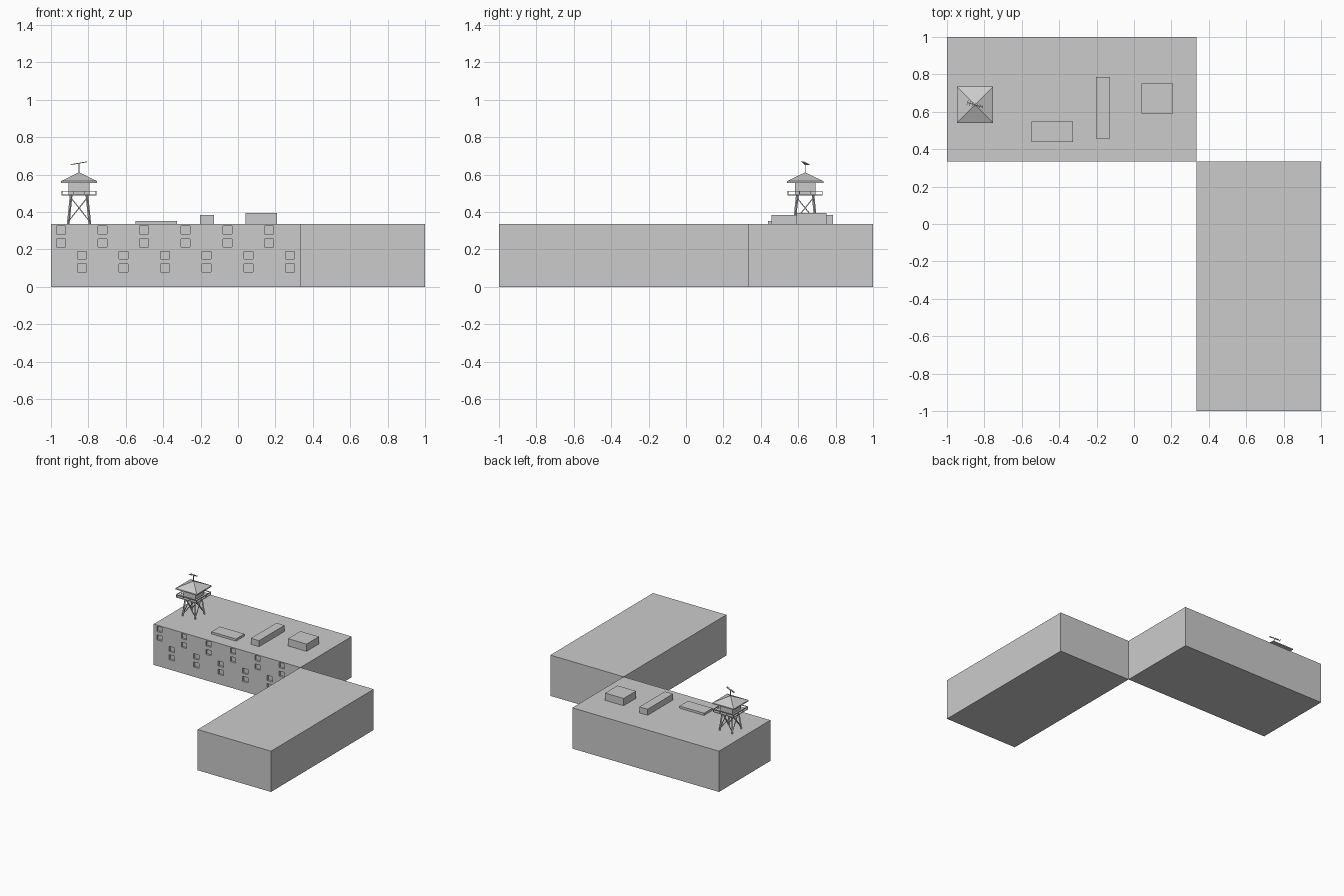
import bpy, bmesh, math
from mathutils import Vector, Matrix

if "Cube" in bpy.data.objects:
    bpy.data.objects.remove(bpy.data.objects["Cube"])

H = 0.335            # building height
TX, TY = -0.85, 0.637  # tower centre


def finish(name, bm):
    bmesh.ops.recalc_face_normals(bm, faces=bm.faces)
    me = bpy.data.meshes.new(name)
    bm.to_mesh(me)
    bm.free()
    ob = bpy.data.objects.new(name, me)
    bpy.context.collection.objects.link(ob)
    return ob


def add_box(bm, lo, hi):
    lo, hi = Vector(lo), Vector(hi)
    m = Matrix.Translation((lo + hi) / 2) @ Matrix.Diagonal((*(hi - lo), 1))
    bmesh.ops.create_cube(bm, size=1, matrix=m)


def add_beam(bm, a, b, t):
    a, b = Vector(a), Vector(b)
    d = b - a
    m = (Matrix.Translation((a + b) / 2) @ d.to_track_quat('Z', 'Y').to_matrix().to_4x4()
         @ Matrix.Diagonal((t, t, d.length, 1)))
    bmesh.ops.create_cube(bm, size=1, matrix=m)


def box(name, lo, hi):
    bm = bmesh.new()
    add_box(bm, lo, hi)
    return finish(name, bm)


def corners(r, z):
    return [Vector((TX + sx * r, TY + sy * r, z)) for sx, sy in ((-1, -1), (1, -1), (1, 1), (-1, 1))]


# two building wings meeting at a corner
wing = box("window_wing", (-1, 1 / 3, 0), (1 / 3, 1, H))
box("plain_wing", (1 / 3, -1, 0), (1, 1 / 3, H))

# recessed windows: staggered pairs on the front wall
bm = bmesh.new()
for x0, rows in ((-0.947, (0.304, 0.234)), (-0.835, (0.169, 0.101))):
    for i in range(6):
        for z in rows:
            x = x0 + i * 0.2225
            add_box(bm, (x - 0.024, 0.30, z - 0.021), (x + 0.024, 1 / 3 + 0.016, z + 0.021))
cutter = finish("window_cutter", bm)
cutter.hide_render = True
cutter.hide_set(True)
mod = wing.modifiers.new("windows", 'BOOLEAN')
mod.operation = 'DIFFERENCE'
mod.solver = 'EXACT'
mod.object = cutter

# rooftop units
box("roof_hatch", (-0.548, 0.438, H), (-0.325, 0.548, 0.353))
box("roof_duct", (-0.202, 0.457, H), (-0.128, 0.787, 0.385))
box("roof_stair_house", (0.04, 0.592, H), (0.208, 0.752, 0.395))

# tower legs with cross braces
bm = bmesh.new()
low, high = corners(0.058, H), corners(0.042, 0.492)
for i in range(4):
    j = (i + 1) % 4
    add_beam(bm, low[i], high[i], 0.010)
    add_beam(bm, low[i].lerp(high[i], 0.1), low[j].lerp(high[j], 0.9), 0.005)
    add_beam(bm, low[j].lerp(high[j], 0.1), low[i].lerp(high[i], 0.9), 0.005)
finish("tower_legs", bm)

# deck, cabin and railing
box("tower_deck", (TX - 0.094, TY - 0.094, 0.489), (TX + 0.094, TY + 0.094, 0.495))
box("tower_cabin", (TX - 0.055, TY - 0.055, 0.495), (TX + 0.055, TY + 0.055, 0.558))
bm = bmesh.new()
foot, rail = corners(0.091, 0.495), corners(0.091, 0.511)
for i in range(4):
    j = (i + 1) % 4
    add_beam(bm, rail[i], rail[j], 0.005)
    for k in range(3):
        add_beam(bm, foot[i].lerp(foot[j], k / 3), rail[i].lerp(rail[j], k / 3), 0.004)
finish("tower_railing", bm)

# pyramid roof with thin eaves
bm = bmesh.new()
a = [bm.verts.new(v) for v in corners(0.097, 0.556)]
b = [bm.verts.new(v) for v in corners(0.097, 0.565)]
tip = bm.verts.new((TX, TY, 0.612))
bm.faces.new(a)
for i in range(4):
    j = (i + 1) % 4
    bm.faces.new((a[i], a[j], b[j], b[i]))
    bm.faces.new((b[i], b[j], tip))
finish("tower_roof", bm)

# antenna: mast, tilted boom and cross elements
bm = bmesh.new()
top = Vector((TX, TY, 0.661))
add_beam(bm, (TX, TY, 0.605), top, 0.004)
d = Vector((0.040, -0.012, 0.007))
side = Vector((0.012, 0.040, 0)).normalized()
add_beam(bm, top - d, top + d, 0.004)
for k in range(7):
    p = top + d * (k / 3 - 1)
    r = side * (0.015 - 0.001 * k)
    add_beam(bm, p - r, p + r, 0.0025)
finish("tower_antenna", bm)
